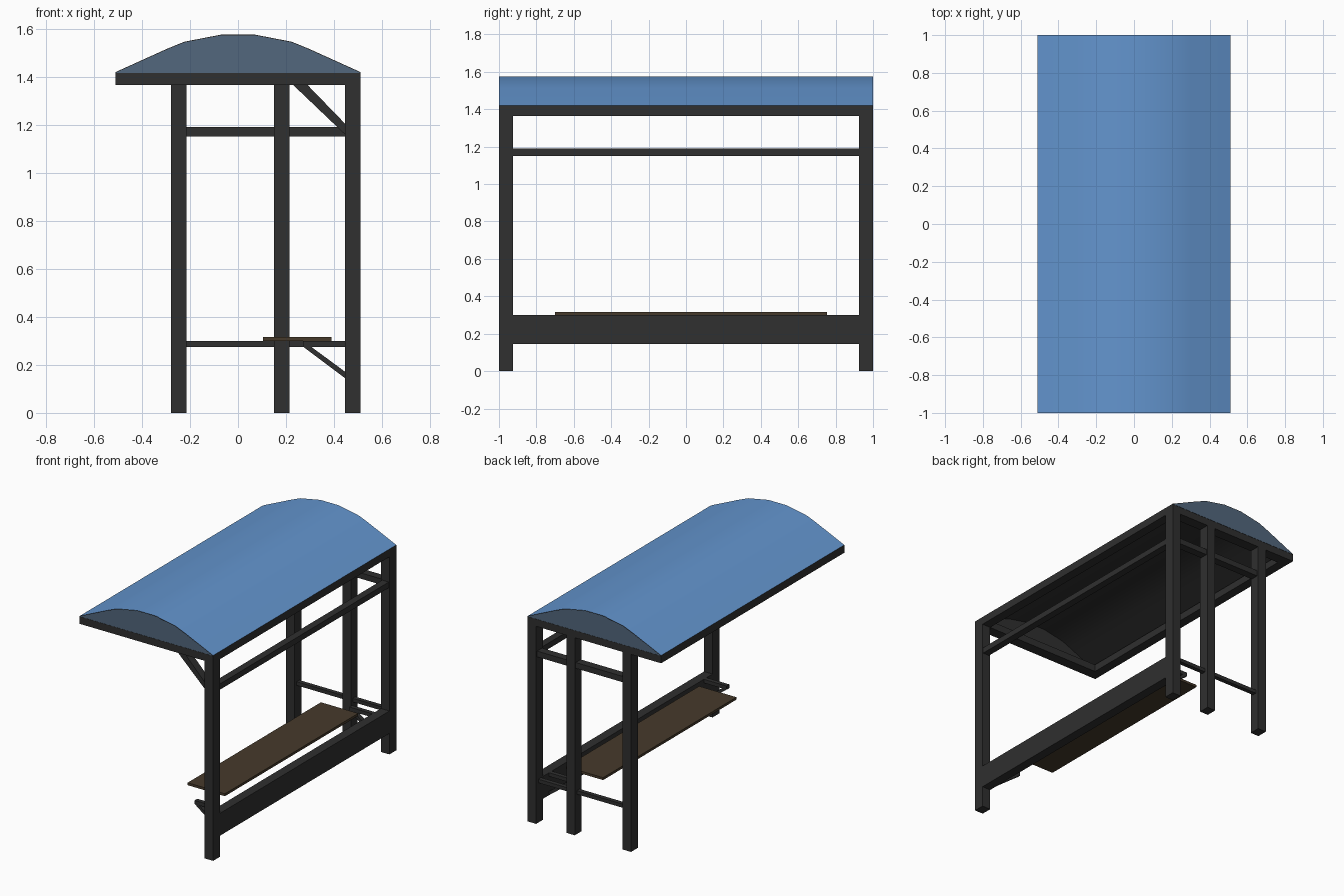
import bpy, bmesh

if "Cube" in bpy.data.objects:
    bpy.data.objects.remove(bpy.data.objects["Cube"])

def mat(name, rgb):
    m = bpy.data.materials.new(name)
    m.diffuse_color = (*rgb, 1)
    m.use_nodes = True
    m.node_tree.nodes["Principled BSDF"].inputs["Base Color"].default_value = m.diffuse_color
    return m

DARK = mat("dark metal", (0.029, 0.029, 0.029))
BLUE = mat("roof blue", (0.125, 0.30, 0.62))
SLATE = mat("slate blue end", (0.085, 0.135, 0.205))
WOOD = mat("brown wood", (0.062, 0.042, 0.024))

def finish(name, bm, *mats):
    bmesh.ops.recalc_face_normals(bm, faces=bm.faces)
    me = bpy.data.meshes.new(name)
    bm.to_mesh(me)
    bm.free()
    ob = bpy.data.objects.new(name, me)
    bpy.context.collection.objects.link(ob)
    for m in mats:
        me.materials.append(m)
    return ob

def prism(name, pts, y0, y1, *mats, rule=None):
    """Extrude an xz outline from y0 to y1."""
    bm = bmesh.new()
    f = bm.faces.new([bm.verts.new((x, y0, z)) for x, z in pts])
    ext = bmesh.ops.extrude_face_region(bm, geom=[f])["geom"]
    bmesh.ops.translate(bm, vec=(0, y1 - y0, 0),
                        verts=[v for v in ext if isinstance(v, bmesh.types.BMVert)])
    bmesh.ops.recalc_face_normals(bm, faces=bm.faces)
    if rule:
        for f in bm.faces:
            f.normal_update()
            f.material_index = rule(f)
    return finish(name, bm, *mats)

def box(name, x0, x1, y0, y1, z0, z1, m=DARK):
    return prism(name, [(x0, z0), (x1, z0), (x1, z1), (x0, z1)], y0, y1, m)

XB0, XB1, YI = 0.445, 0.51, 0.925

# posts: two at the back, two more on the closed end
box("back_post_open_end", XB0, XB1, -1, -YI, 0, 1.415)
box("back_post_closed_end", XB0, XB1, YI, 1, 0, 1.415)
box("middle_side_post", 0.15, 0.215, YI, 1, 0, 1.365)
box("front_side_post", -0.28, -0.215, YI, 1, 0, 1.365)

# roof frame
for i, s in enumerate((-1, 1)):
    box(f"roof_end_beam_{i}", -0.51, 0.51, min(s, s * YI), max(s, s * YI), 1.365, 1.415)
box("roof_front_beam", -0.51, -0.445, -YI, YI, 1.365, 1.415)
box("roof_back_beam", XB0, XB1, -YI, YI, 1.365, 1.415)

# rails and the low back panel
box("back_upper_rail", 0.455, 0.505, -YI, YI, 1.15, 1.19)
box("back_lower_panel", XB0, XB1, -YI, YI, 0.145, 0.30)
for n, x0, x1 in (("front", -0.215, 0.15), ("back", 0.215, XB0)):
    box(f"side_upper_rail_{n}", x0, x1, 0.935, 0.99, 1.15, 1.19)
    box(f"side_lower_rail_{n}", x0, x1, 0.947, 0.977, 0.275, 0.30)

# diagonal brace under the roof at the open end
prism("roof_brace", [(0.23, 1.365), (0.29, 1.365), (XB0, 1.205), (XB0, 1.16)], -0.99, -0.935, DARK)

# seat brackets and seat
for i, y in enumerate((-0.845, 0.845)):
    box(f"bracket_arm_{i}", 0.27, XB0, y - 0.015, y + 0.015, 0.275, 0.30)
    prism(f"bracket_strut_{i}", [(0.272, 0.275), (0.305, 0.275), (XB0, 0.172), (XB0, 0.145)],
          y - 0.015, y + 0.015, DARK)
box("seat", 0.105, 0.39, -0.70, 0.755, 0.30, 0.317, WOOD)

# curved roof: blue outside, dark lining
half = [(0.07, 1.575), (0.225, 1.545), (0.30, 1.514), (0.51, 1.419)]
arc = [(-x, z) for x, z in reversed(half)] + half
T = 0.005
inner = [(x, z - T) for x, z in reversed(arc)]
roof = prism("curved_roof", arc + inner, -1, 1, BLUE, DARK,
             rule=lambda f: 0 if f.normal.z > 0.1 else 1)

# curved end panels: slate outside, dark inside
for i, s in enumerate((-1, 1)):
    prism(f"roof_end_panel_{i}", [(x, z - 0.003) for x, z in arc], s * 0.992, s * 1.0005, SLATE, DARK,
          rule=lambda f, s=s: 0 if f.normal.y * s > 0.5 else 1)

# soften the vault
bpy.context.view_layer.objects.active = roof
roof.select_set(True)
bpy.ops.object.shade_smooth_by_angle(angle=0.6)
